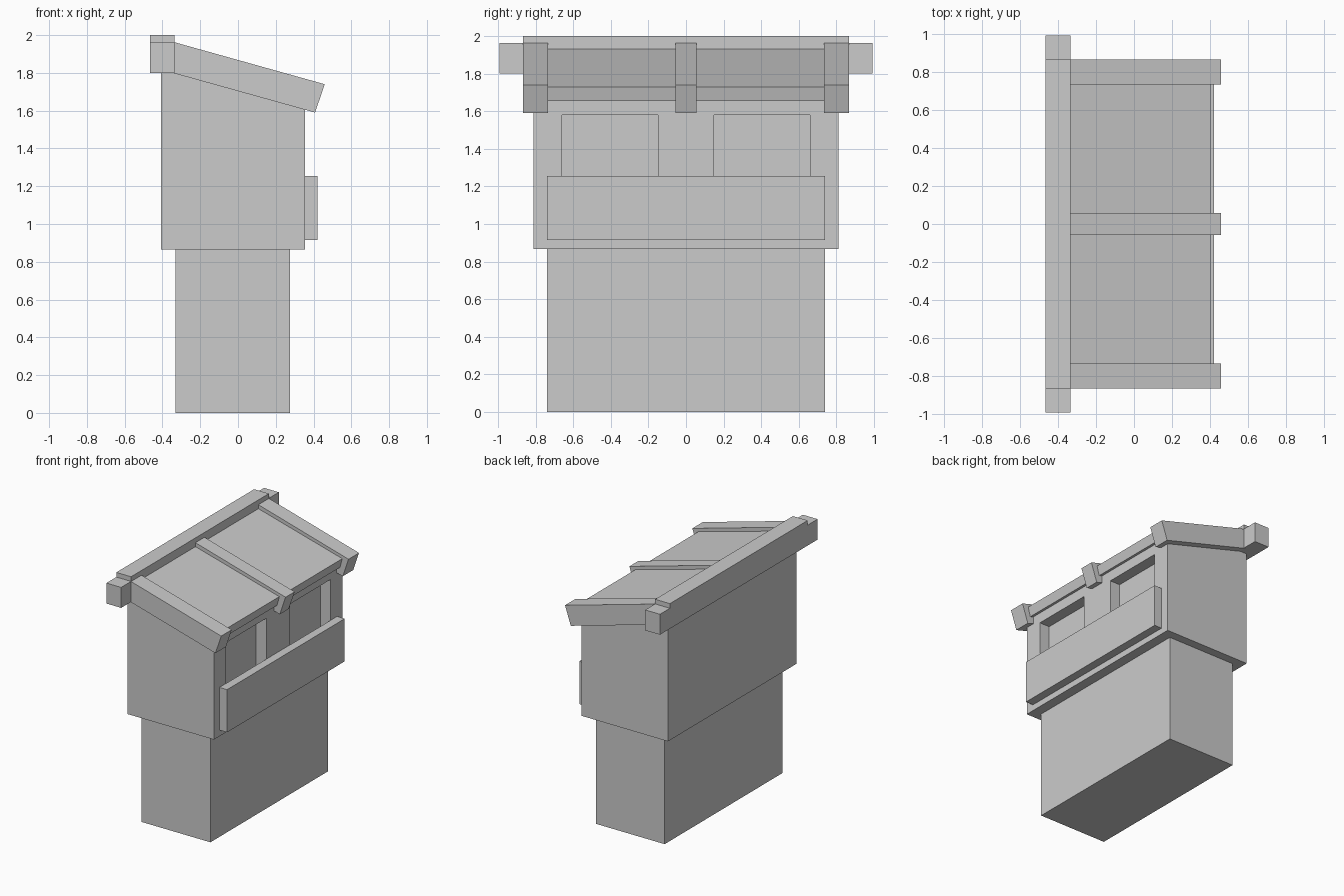
import bpy, bmesh

if "Cube" in bpy.data.objects:
    bpy.data.objects.remove(bpy.data.objects["Cube"])


def prism(name, profile, y0, y1):
    """Extrude an x-z profile along y."""
    bm = bmesh.new()
    face = bm.faces.new([bm.verts.new((x, y0, z)) for x, z in profile])
    ext = bmesh.ops.extrude_face_region(bm, geom=[face])
    moved = [v for v in ext["geom"] if isinstance(v, bmesh.types.BMVert)]
    bmesh.ops.translate(bm, verts=moved, vec=(0, y1 - y0, 0))
    bmesh.ops.recalc_face_normals(bm, faces=bm.faces)
    mesh = bpy.data.meshes.new(name)
    bm.to_mesh(mesh)
    bm.free()
    obj = bpy.data.objects.new(name, mesh)
    bpy.context.collection.objects.link(obj)
    return obj


def box(name, x0, x1, y0, y1, z0, z1):
    return prism(name, [(x0, z0), (x1, z0), (x1, z1), (x0, z1)], y0, y1)


# Narrow base and wider upper body with a sloped top
box("base", -0.33, 0.275, -0.74, 0.74, 0, 0.866)
body = prism("upper_body", [(-0.408, 0.866), (0.355, 0.866), (0.355, 1.70),
                            (-0.408, 1.90)], -0.81, 0.81)

# Two window recesses in the right-hand wall
for side in (-1, 1):
    ya, yb = sorted((side * 0.15, side * 0.66))
    cutter = box("window_cutter", 0.265, 0.5, ya, yb, 1.07, 1.58)
    cutter.hide_render = True
    mod = body.modifiers.new("window", 'BOOLEAN')
    mod.operation = 'DIFFERENCE'
    mod.solver = 'EXACT'
    mod.object = cutter
    bpy.context.view_layer.objects.active = body
    bpy.ops.object.modifier_apply(modifier=mod.name)
    bpy.data.objects.remove(cutter)

# Board below the windows
box("front_board", 0.355, 0.422, -0.74, 0.74, 0.915, 1.255)

# Sloped roof panel
prism("roof_panel", [(-0.40, 1.873), (0.384, 1.655), (0.404, 1.73),
                     (-0.40, 1.948)], -0.80, 0.80)

# Three sloped rafters
for name, y0, y1 in (("rafter_near", -0.867, -0.735), ("rafter_middle", -0.057, 0.057),
                     ("rafter_far", 0.735, 0.867)):
    prism(name, [(-0.40, 1.815), (0.408, 1.59), (0.459, 1.74),
                 (-0.40, 1.98)], y0, y1)

# Ridge beam, taller between the protruding ends
box("ridge_cap", -0.465, -0.335, -0.867, 0.867, 1.80, 2.0)
for name, y0, y1 in (("ridge_end_near", -0.992, -0.867), ("ridge_end_far", 0.867, 0.992)):
    box(name, -0.465, -0.335, y0, y1, 1.80, 1.963)
